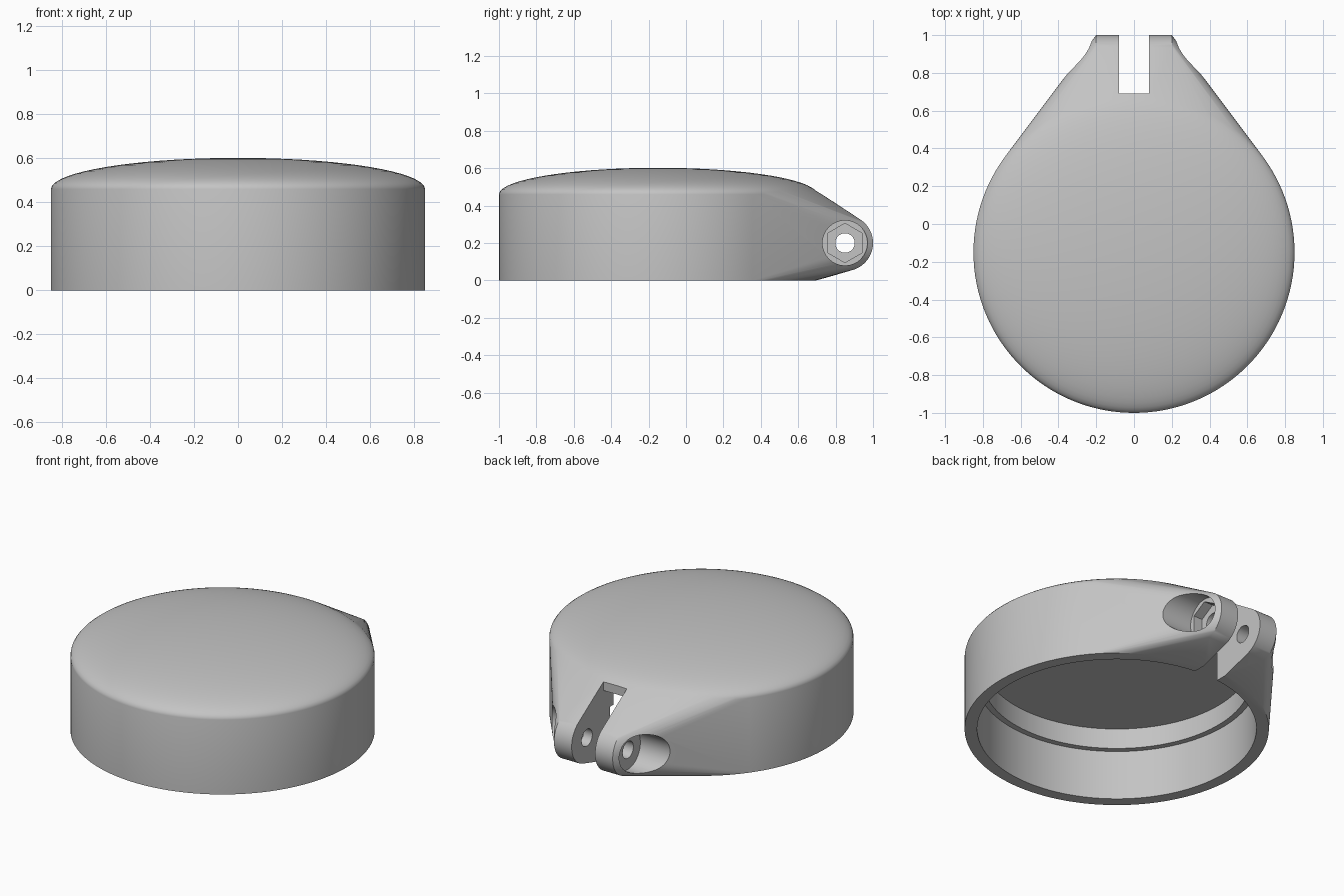
import bpy
import bmesh
from math import sin, cos, pi, radians
from mathutils import Matrix, Vector

if "Cube" in bpy.data.objects:
    bpy.data.objects.remove(bpy.data.objects["Cube"])

CENTRE_Y, RADIUS, WALL, DOME = -0.15, 0.85, 0.46, 0.142
HINGE = Vector((0, 0.85, 0.2))
LUG_X, SLOT_X = 0.2, 0.08
SIDES = 128

grey = bpy.data.materials.new("plain grey")
grey.use_nodes = True
grey.diffuse_color = (0.55, 0.55, 0.55, 1)
grey.node_tree.nodes["Principled BSDF"].inputs["Base Color"].default_value = grey.diffuse_color


def finish(name, bm):
    """Turn a bmesh into a linked object."""
    bmesh.ops.recalc_face_normals(bm, faces=bm.faces)
    mesh = bpy.data.meshes.new(name)
    bm.to_mesh(mesh)
    bm.free()
    mesh.materials.append(grey)
    ob = bpy.data.objects.new(name, mesh)
    bpy.context.collection.objects.link(ob)
    return ob


def ring(bm, r, z):
    for i in range(SIDES):
        a = 2 * pi * i / SIDES
        bm.verts.new((r * cos(a), CENTRE_Y + r * sin(a), z))


def box(name, x, y0, y1, z0, z1):
    bm = bmesh.new()
    bmesh.ops.create_cube(bm, size=1)
    bmesh.ops.scale(bm, vec=(2 * x, y1 - y0, z1 - z0), verts=bm.verts)
    bmesh.ops.translate(bm, vec=(0, (y0 + y1) / 2, (z0 + z1) / 2), verts=bm.verts)
    return finish(name, bm)


def rod(name, r, x0, x1, sides=64):
    """Prism along x through the hinge axis, with a corner pointing up."""
    bm = bmesh.new()
    bmesh.ops.create_cone(bm, cap_ends=True, segments=sides, radius1=r, radius2=r, depth=x1 - x0)
    spin = Matrix.Rotation(pi / 2, 4, "Y")
    bmesh.ops.transform(bm, matrix=spin, verts=bm.verts)
    # put the first corner on top whatever the starting angle
    top = max(bm.verts, key=lambda v: v.co.z).co
    if abs(top.z - r) > 1e-4:
        bmesh.ops.transform(bm, matrix=Matrix.Rotation(pi / sides, 4, "X"), verts=bm.verts)
    bmesh.ops.translate(bm, vec=HINGE + Vector(((x0 + x1) / 2, 0, 0)), verts=bm.verts)
    return finish(name, bm)


def disc(name, r, z0, z1):
    bm = bmesh.new()
    bmesh.ops.create_cone(bm, cap_ends=True, segments=SIDES, radius1=r, radius2=r, depth=z1 - z0)
    bmesh.ops.translate(bm, vec=(0, CENTRE_Y, (z0 + z1) / 2), verts=bm.verts)
    return finish(name, bm)


# domed round body blended into the hinge barrel
bm = bmesh.new()
ring(bm, RADIUS, 0)
for i in range(18):
    t = pi / 2 * i / 18
    ring(bm, RADIUS * cos(t), WALL + DOME * sin(t))
bm.verts.new((0, CENTRE_Y, WALL + DOME))
for x in (-LUG_X, LUG_X):
    for i in range(64):
        a = 2 * pi * i / 64
        bm.verts.new(HINGE + Vector((x, 0.15 * cos(a), 0.15 * sin(a))))
hull = bmesh.ops.convex_hull(bm, input=bm.verts)
inner = [v for v in bm.verts if not v.link_faces]
bmesh.ops.delete(bm, geom=inner, context="VERTS")
bmesh.ops.dissolve_limit(bm, angle_limit=radians(0.1), verts=bm.verts, edges=bm.edges)
cap = finish("domed_cap", bm)

# hollow, hinge slot, pin hole, side recesses and nut pocket
cutters = [
    disc("lower_hollow", 0.78, -0.1, 0.305),
    disc("upper_hollow", 0.745, 0.2, 0.43),
    box("hinge_slot", SLOT_X, 0.69, 1.2, -0.1, 0.8),
    box("slot_to_hollow", SLOT_X, 0.4, 0.75, -0.1, 0.43),
    rod("pin_hole", 0.052, -0.5, 0.5, 32),
    rod("left_recess", 0.12, LUG_X, 0.8),
    rod("right_recess", 0.12, -0.8, -LUG_X),
    rod("nut_pocket", 0.105, 0.14, 0.3, 6),
]

bpy.context.view_layer.objects.active = cap
for cutter in cutters:
    cutter.hide_render = True
    mod = cap.modifiers.new(cutter.name, "BOOLEAN")
    mod.operation, mod.solver, mod.object = "DIFFERENCE", "EXACT", cutter
    bpy.ops.object.modifier_apply(modifier=mod.name)
    bpy.data.objects.remove(cutter)

# smooth curves, crisp edges
for ob in bpy.context.selected_objects:
    ob.select_set(False)
cap.select_set(True)
bpy.ops.object.shade_smooth_by_angle(angle=radians(25))
